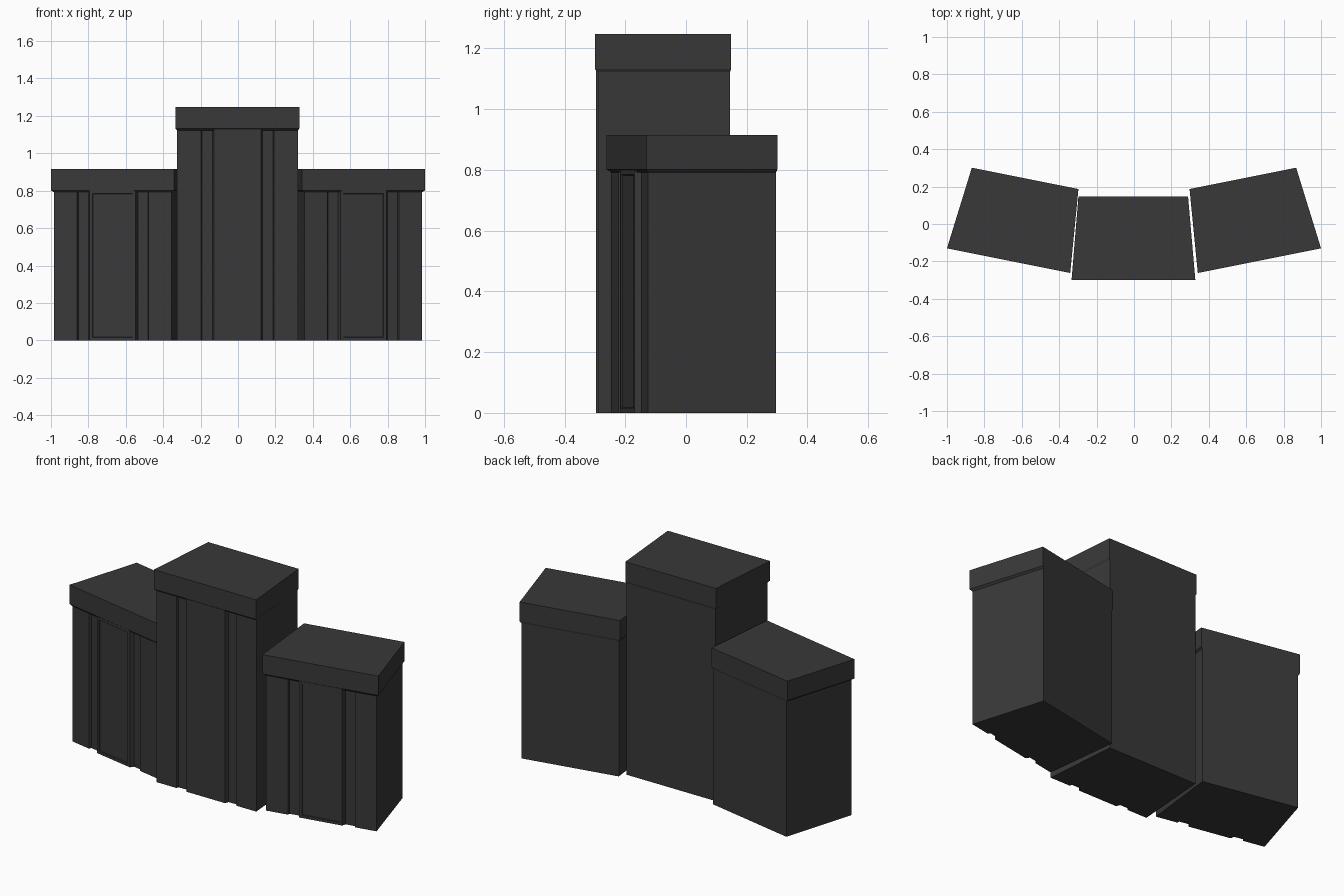
import bpy, bmesh
from mathutils import Vector

if "Cube" in bpy.data.objects:
    bpy.data.objects.remove(bpy.data.objects["Cube"])

mat = bpy.data.materials.new("charcoal")
mat.diffuse_color = (0.04, 0.04, 0.04, 1)
mat.use_nodes = True
mat.node_tree.nodes["Principled BSDF"].inputs["Base Color"].default_value = mat.diffuse_color


def loft(name, layers, side=1, door=None):
    """Stack equal-sized outlines [(points, z), ...] into a closed solid."""
    bm = bmesh.new()
    rings = [[bm.verts.new((side * x, y, z)) for x, y in pts] for pts, z in layers]
    n = len(rings[0])
    walls = []
    for low, high in zip(rings, rings[1:]):
        for i in range(n):
            j = (i + 1) % n
            walls.append(bm.faces.new((low[i], low[j], high[j], high[i])))
    bm.faces.new(rings[0])
    bm.faces.new(rings[-1])
    bmesh.ops.recalc_face_normals(bm, faces=bm.faces)
    if door is not None:
        # Shallow sunken door in the middle of the front
        bmesh.ops.inset_individual(bm, faces=[walls[door]], thickness=0.022, depth=0)
        bmesh.ops.inset_individual(bm, faces=[walls[door]], thickness=0.003, depth=-0.006)
    mesh = bpy.data.meshes.new(name)
    bm.to_mesh(mesh)
    bm.free()
    mesh.materials.append(mat)
    obj = bpy.data.objects.new(name, mesh)
    bpy.context.collection.objects.link(obj)
    return obj


def fluted(corners):
    """Body outline whose front edge has two channels and a raised middle."""
    a, b = Vector(corners[0]), Vector(corners[1])
    along = (b - a).normalized()
    inward = Vector((-along.y, along.x))
    mid = (a + b) / 2
    steps = [(-.195, 0), (-.190, .014), (-.134, .014), (-.125, -.008),
             (.125, -.008), (.134, .014), (.190, .014), (.195, 0)]
    front = [mid + along * u + inward * v for u, v in steps]
    return [a] + front + [b] + [Vector(c) for c in corners[2:]]


def tower(name, body, cap, z_cap, z_top, side=1, door=False):
    outline = fluted(body)
    loft(name + "_body", [(outline, 0), (outline, z_cap)], side, 4 if door else None)
    # Overhanging cap with a small chamfer under its rim
    loft(name + "_cap", [(body, z_cap - .008), (cap, z_cap + .002), (cap, z_top)], side)


# Tall middle cabinet
tower("middle_cabinet",
      [(-.325, -.288), (.32, -.288), (.285, .145), (-.293, .145)],
      [(-.334, -.30), (.328, -.30), (.289, .148), (-.297, .148)], 1.13, 1.247)

# Lower angled cabinets on both sides
for side, label in ((1, "right"), (-1, "left")):
    tower(label + "_cabinet",
          [(.355, -.247), (.985, -.125), (.858, .297), (.305, .186)],
          [(.341, -.262), (1.0, -.13), (.867, .301), (.297, .187)],
          .80, .915, side, True)
